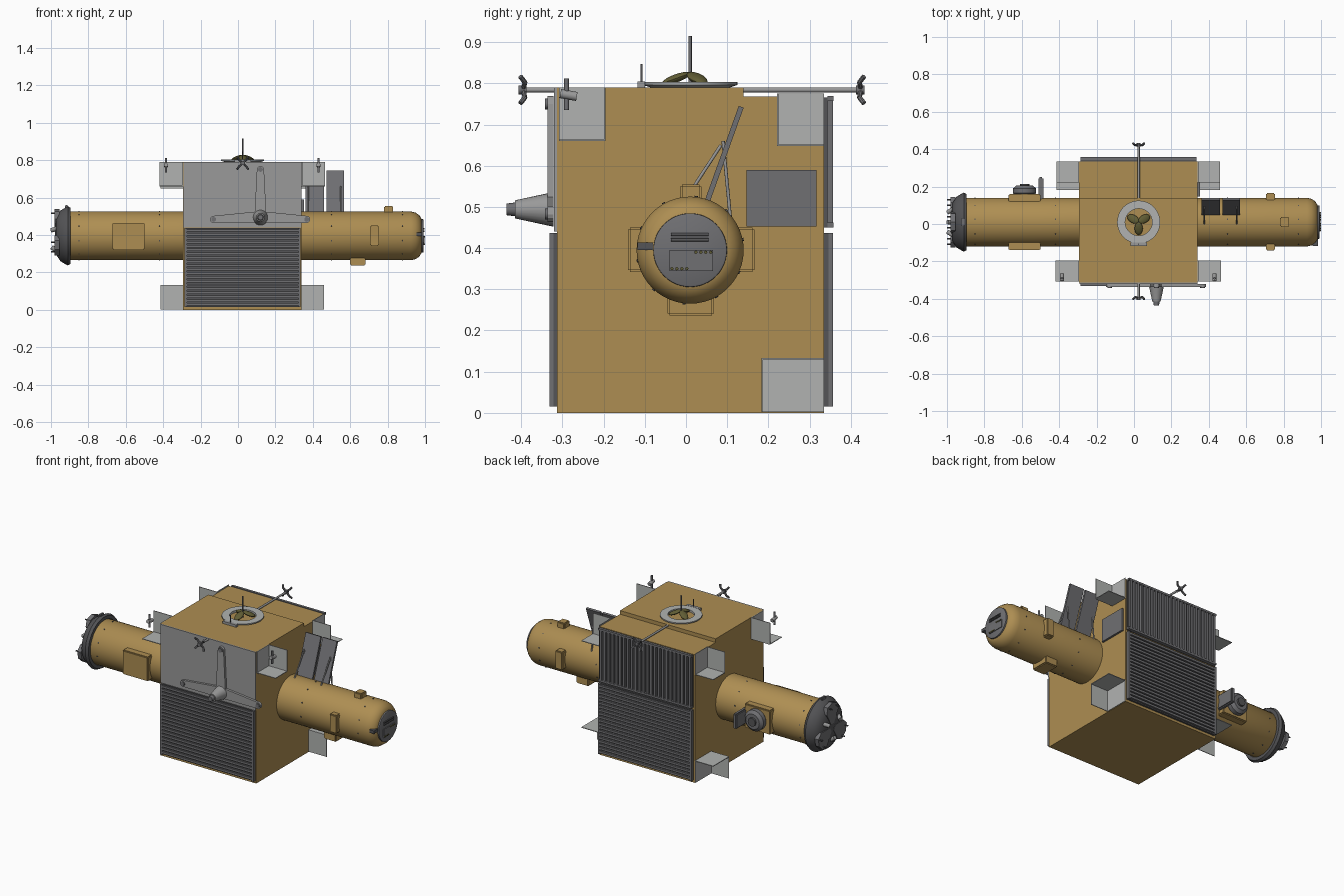
import bpy, bmesh, math
from mathutils import Vector, Matrix

if "Cube" in bpy.data.objects:
    bpy.data.objects.remove(bpy.data.objects["Cube"])


def mat(name, r, g, b):
    m = bpy.data.materials.new(name)
    m.diffuse_color = (r, g, b, 1)
    m.use_nodes = True
    m.node_tree.nodes["Principled BSDF"].inputs["Base Color"].default_value = m.diffuse_color
    return m


GOLD = mat("gold foil", 0.42, 0.27, 0.085)
LIGHT = mat("light grey", 0.44, 0.45, 0.44)
GREY = mat("mid grey", 0.32, 0.32, 0.32)
STEEL = mat("steel grey", 0.16, 0.16, 0.17)
DARK = mat("dark grey", 0.09, 0.09, 0.095)
OLIVE = mat("olive", 0.12, 0.11, 0.035)


def finish(name, bm, m, smooth=False):
    bmesh.ops.recalc_face_normals(bm, faces=bm.faces)
    me = bpy.data.meshes.new(name)
    bm.to_mesh(me)
    bm.free()
    me.materials.append(m)
    ob = bpy.data.objects.new(name, me)
    bpy.context.collection.objects.link(ob)
    if smooth:
        bpy.ops.object.select_all(action='DESELECT')
        bpy.context.view_layer.objects.active = ob
        ob.select_set(True)
        bpy.ops.object.shade_smooth_by_angle(angle=math.radians(35))
    return ob


def box(name, lo, hi, m, bevel=0):
    bm = bmesh.new()
    lo, hi = Vector(lo), Vector(hi)
    bmesh.ops.create_cube(bm, size=1, matrix=Matrix.Translation((lo + hi) / 2) @ Matrix.Diagonal((*(hi - lo), 1)))
    if bevel:
        bmesh.ops.bevel(bm, geom=bm.edges[:], offset=bevel, segments=2, affect='EDGES')
    return finish(name, bm, m)


def rod(name, a, b, r, m, r2=None, n=12):
    a, b = Vector(a), Vector(b)
    d = b - a
    bm = bmesh.new()
    mx = Matrix.Translation((a + b) / 2) @ d.to_track_quat('Z', 'Y').to_matrix().to_4x4()
    bmesh.ops.create_cone(bm, cap_ends=True, segments=n, radius1=r, radius2=r if r2 is None else r2,
                          depth=d.length, matrix=mx)
    return finish(name, bm, m, True)


def lathe(name, profile, centre, axis, m, n=48):
    """Spin (distance along axis, radius) points round an axis."""
    q = Vector(axis).to_track_quat('Z', 'Y')
    bm = bmesh.new()
    vs = [bm.verts.new(Vector(centre) + q @ Vector((r, 0, t))) for t, r in profile]
    es = [bm.edges.new(p) for p in zip(vs, vs[1:])]
    bmesh.ops.spin(bm, geom=vs + es, cent=centre, axis=axis, angle=math.tau, steps=n)
    bmesh.ops.remove_doubles(bm, verts=bm.verts, dist=1e-5)
    return finish(name, bm, m, True)


def plate(name, pts, thick, m):
    """Extrude a flat outline by a thickness vector."""
    bm = bmesh.new()
    f = bm.faces.new([bm.verts.new(p) for p in pts])
    ex = bmesh.ops.extrude_face_region(bm, geom=[f])
    bmesh.ops.translate(bm, vec=thick, verts=[v for v in ex['geom'] if isinstance(v, bmesh.types.BMVert)])
    return finish(name, bm, m)


def array(ob, count, step):
    md = ob.modifiers.new("repeat", 'ARRAY')
    md.count = count
    md.use_relative_offset = False
    md.use_constant_offset = True
    md.constant_offset_displace = step


# main body with slightly lower rear section
X0, X1, Y0, Y1 = -0.295, 0.34, -0.313, 0.335
box("main_body", (X0, Y0, 0), (X1, 0.14, 0.79), GOLD)
box("rear_body", (X0, 0.14, 0), (X1, Y1, 0.768), GOLD)

# front panel and louvred radiators
box("front_panel", (X0 + .004, -0.321, 0.44), (X1, Y0, 0.79), GREY)
for name, ya, yb, yc in (("front", -0.322, Y0, -0.331), ("rear", Y1, 0.346, 0.357)):
    box(name + "_radiator", (X0 + .01, ya, 0.015), (X1 - .005, yb, 0.437), DARK)
    lo, hi = sorted((ya if name == "front" else yb, yc))
    s = box(name + "_slat", (X0 + .02, lo, 0.022), (X1 - .015, hi, 0.035), STEEL)
    array(s, 20, (0, 0, 0.0208))
    for x in (X0 + .01, X1 - .017):
        box(name + "_radiator_edge", (x, lo, 0.015), (x + .012, hi, 0.437), STEEL)
box("upper_radiator", (X0 + .01, Y1, 0.45), (X1 - .005, 0.344, 0.765), DARK)
s = box("upper_slat", (X0 + .015, 0.344, 0.455), (X0 + .029, 0.357, 0.76), STEEL)
array(s, 24, (0.0257, 0, 0))
for z in (0.45, 0.757):
    box("upper_radiator_rail", (X0 + .01, 0.343, z), (X1 - .005, 0.358, z + .012), STEEL)

# open three-sided corner reflectors
T = 0.004
for s, xw in ((-1, X0), (1, X1)):
    for name, ya, yb, yp, za, zb, zp, L in (
            ("front_top", -0.308, -0.195, -0.195, 0.66, 0.79, 0.66, 0.125),
            ("rear_top", 0.225, 0.335, 0.225, 0.648, 0.775, 0.648, 0.12),
            ("rear_bottom", 0.187, 0.335, 0.187, 0.002, 0.133, 0.129, 0.12)):
        xs = sorted((xw, xw + s * L))
        xt = sorted((xw, xw + s * T))
        n = name + "_reflector"
        box(n + "_wall", (xt[0], ya, za), (xt[1], yb, zb), LIGHT)
        box(n + "_shelf", (xs[0], ya, zp), (xs[1], yb, zp + T), LIGHT)
        box(n + "_fin", (xs[0], yp - T, za), (xs[1], yp, zb), LIGHT)
    # small sensor on the front reflector
    x = xw + s * 0.09
    rod("reflector_sensor_post", (x, -0.29, 0.735), (x, -0.29, 0.812), 0.006, STEEL)
    rod("reflector_sensor", (x, -0.305, 0.775), (x, -0.265, 0.768), 0.011, GREY)

# pressure tubes left and right
C = (0, 0.01, 0.395)
lathe("right_tube", [(0.33, 0.13), (0.925, 0.13), (0.95, 0.124), (0.97, 0.11), (0.982, 0.09), (0.982, 0)], C, (1, 0, 0), GOLD)
lathe("left_tube", [(0.28, 0.13), (0.94, 0.13), (0.955, 0.12), (0.96, 0)], C, (-1, 0, 0), GOLD)
lathe("end_hatch", [(0.975, 0.09), (0.99, 0.089), (0.992, 0.085), (0.992, 0)], C, (1, 0, 0), STEEL)
box("hatch_plate", (0.99, -0.04, 0.345), (0.996, 0.065, 0.395), STEEL)
for z in (0.42, 0.433):
    rod("hatch_rail", (0.994, -0.037, z), (0.994, 0.055, z), 0.004, DARK)
for i in range(4):
    for y, z in ((-0.034, 0.35), (0.024, 0.39)):
        rod("hatch_stud", (0.992, y + i * .012, z), (1.0, y + i * .012, z), 0.004, OLIVE, n=8)
box("hatch_handle", (0.955, -0.118, 0.395), (0.985, -0.08, 0.413), DARK)

# equipment boxes on the tubes
for n, lo, hi in (("top", (0.78, -0.015, 0.50), (0.83, 0.038, 0.554)),
                  ("front", (0.705, -0.141, 0.342), (0.753, -0.09, 0.45)),
                  ("rear", (0.705, 0.1, 0.342), (0.753, 0.166, 0.45)),
                  ("bottom", (0.6, -0.045, 0.236), (0.682, 0.068, 0.3)),
                  ("left_front", (-0.67, -0.14, 0.32), (-0.5, -0.08, 0.465)),
                  ("left_rear", (-0.67, 0.1, 0.32), (-0.5, 0.16, 0.465))):
    box(n + "_equipment_box", lo, hi, GOLD, 0.005)

# rows of small fasteners on the tubes
for x in (-0.85, -0.42, 0.5, 0.88):
    for k in range(10):
        a = math.tau * k / 10 + 0.2
        d = Vector((0, math.cos(a), math.sin(a)))
        p = Vector((x, 0.01, 0.395))
        rod("fastener", p + d * 0.127, p + d * 0.1325, 0.004, DARK, n=6)

# rear tracker on the left tube
lathe("tracker_drum", [(0.15, 0), (0.15, 0.05), (0.165, 0.062), (0.19, 0.062), (0.205, 0.045), (0.205, 0)],
      (-0.585, 0, 0.395), (0, 1, 0), STEEL, 32)
rod("tracker_lens", (-0.585, 0.2, 0.395), (-0.585, 0.215, 0.395), 0.025, DARK, n=20)
box("tracker_fin", (-0.51, 0.12, 0.345), (-0.485, 0.25, 0.435), STEEL, 0.006)

# docking mechanism on the left end
lathe("docking_collar", [(0.895, 0.131), (0.895, 0.15), (0.91, 0.158), (0.925, 0.15), (0.95, 0.135), (0.972, 0.10),
                         (0.978, 0.05), (0.978, 0)], C, (-1, 0, 0), DARK)
for k in range(3):
    a = math.radians(90 + 120 * k)
    u, v = Vector((0, math.cos(a), math.sin(a))), Vector((0, -math.sin(a), math.cos(a)))
    o = Vector((-0.955, 0.01, 0.395))
    pts = [o + u * r + v * w for r, w in ((0.02, -.015), (0.09, -.055), (0.13, -.045), (0.145, 0),
                                         (0.13, .045), (0.09, .055), (0.02, .015))]
    plate("docking_petal", pts, (-0.025, 0, 0), STEEL)
    q = a + math.radians(60)
    w = Vector((0, math.cos(q), math.sin(q)))
    rod("docking_arm", o + w * .13 + Vector((.06, 0, 0)), o + w * .06 - Vector((.042, 0, 0)), 0.012, GREY)
    for e in (-.03, .03):
        rod("docking_pin", o + u * .12 + v * e + Vector((.06, 0, 0)), o + u * .12 + v * e - Vector((.044, 0, 0)), 0.004, DARK, n=8)
box("docking_upright", (-0.925, -0.01, 0.52), (-0.907, 0.03, 0.56), STEEL, 0.004)

# three-armed antenna and cone on the front panel
hub = Vector((0.12, -0.322, 0.495))
for tx, tz in ((0.12, 0.75), (-0.13, 0.483), (0.367, 0.483)):
    tip = Vector((tx, -0.322, tz))
    u = (tip - hub).normalized()
    v = Vector((-u.z, 0, u.x))
    pts = [hub + v * .032, hub - v * .032]
    pts += [tip + (u * math.cos(t) + v * math.sin(t)) * 0.019 for t in [math.radians(d) for d in range(-90, 91, 30)]]
    plate("antenna_arm", pts, (0, -0.014, 0), GREY)
    rod("antenna_tip", tip, tip + Vector((0, -0.02, 0)), 0.013, STEEL)
rod("antenna_cone", (0.12, -0.322, 0.494), (0.12, -0.415, 0.494), 0.042, GREY, 0.022, 24)
rod("antenna_cone_nose", (0.12, -0.412, 0.494), (0.12, -0.436, 0.494), 0.017, STEEL, 0.014, 16)

# long booms with claw ends, front and rear
for s, ya, yb in ((-1, -0.31, -0.395), (1, 0.12, 0.425)):
    rod("boom", (0.025, ya, 0.784), (0.025, yb, 0.784), 0.006, GREY)
    for k in range(4):
        a = math.radians(45 + 90 * k)
        m = Vector((0.025 + .028 * math.cos(a), yb - s * .004, 0.784 + .026 * math.sin(a)))
        e = Vector((0.025 + .042 * math.cos(a), yb + s * .007, 0.784 + .046 * math.sin(a)))
        rod("boom_claw", (0.025, yb, 0.784), m, 0.006, STEEL, n=8)
        rod("boom_claw_tip", m, e, 0.006, STEEL, n=8)
    rod("boom_hub", (0.025, yb - .012, 0.784), (0.025, yb + .008, 0.784), 0.011, STEEL)

# top antenna: ring, three petals, mast, whip
lathe("top_ring", [(0.788, 0.072), (0.803, 0.072), (0.803, 0.115), (0.796, 0.115), (0.788, 0.09), (0.788, 0.072)],
      (0.025, 0.01, 0), (0, 0, 1), LIGHT)
for k in range(3):
    a = math.radians(90 + 120 * k) + math.pi / 3
    bm = bmesh.new()
    mx = (Matrix.Translation((0.025 + .034 * math.cos(a), 0.01 + .034 * math.sin(a), 0.812))
          @ Matrix.Rotation(a, 4, 'Z') @ Matrix.Rotation(0.35, 4, 'Y') @ Matrix.Diagonal((0.036, 0.022, 0.01, 1)))
    bmesh.ops.create_uvsphere(bm, u_segments=16, v_segments=10, radius=1, matrix=mx)
    finish("top_petal", bm, OLIVE, True)
rod("top_mast", (0.025, 0.01, 0.79), (0.025, 0.01, 0.915), 0.004, STEEL)
box("whip_foot", (-0.02, -0.118, 0.79), (0.07, -0.1, 0.804), GREY)
rod("top_whip", (0.025, -0.108, 0.80), (0.025, -0.108, 0.847), 0.003, DARK)

# tilted twin panel with supports, above the right tube
lo, hi = Vector((0, 0.04, 0.50)), Vector((0, 0.128, 0.745))
for xa, xb in ((0.36, 0.46), (0.472, 0.567)):
    plate("tilted_panel", [lo + Vector((xa, 0, 0)), lo + Vector((xb, 0, 0)), hi + Vector((xb, 0, 0)),
                           hi + Vector((xa, 0, 0))], (0, 0.012, -0.004), STEEL)
for x in (0.375, 0.55):
    rod("panel_strut", (x, 0.0, 0.52), (x, 0.085, 0.65), 0.004, GREY)
    rod("panel_strut", (x, 0.09, 0.66), (x, 0.108, 0.47), 0.004, GREY)

# flat radiator on the right side of the body
box("side_radiator", (X1, 0.147, 0.452), (X1 + .012, 0.317, 0.59), STEEL)
